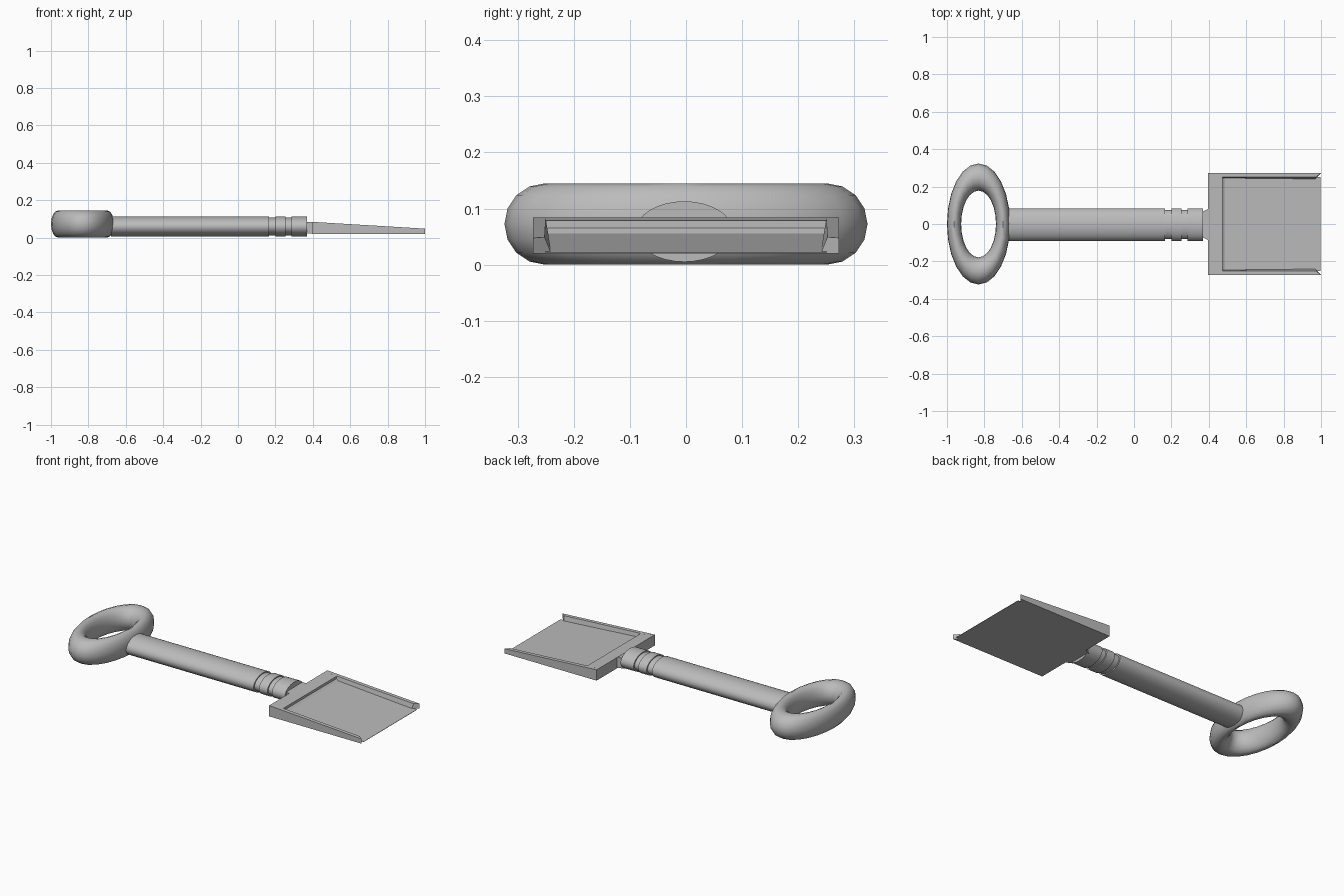
import bpy, bmesh
from math import cos, sin, pi, radians

cube = bpy.data.objects.get("Cube")
if cube:
    bpy.data.objects.remove(cube, do_unlink=True)

grey = bpy.data.materials.new("plain grey")
grey.use_nodes = True
colour = (0.5, 0.5, 0.5, 1)
grey.diffuse_color = colour
grey.node_tree.nodes["Principled BSDF"].inputs["Base Color"].default_value = colour


def loft(name, loops, smooth=False):
    """Skin a stack of equal-sized vertex loops and cap both ends."""
    bm = bmesh.new()
    rings = [[bm.verts.new(p) for p in loop] for loop in loops]
    n = len(rings[0])
    for a, b in zip(rings, rings[1:]):
        for i in range(n):
            j = (i + 1) % n
            bm.faces.new((a[i], a[j], b[j], b[i]))
    bm.faces.new(rings[0])
    bm.faces.new(rings[-1])
    bmesh.ops.recalc_face_normals(bm, faces=bm.faces)
    mesh = bpy.data.meshes.new(name)
    bm.to_mesh(mesh)
    bm.free()
    obj = bpy.data.objects.new(name, mesh)
    bpy.context.collection.objects.link(obj)
    mesh.materials.append(grey)
    if smooth:
        smooth_sharp(obj)
    return obj


def smooth_sharp(obj):
    bpy.ops.object.select_all(action='DESELECT')
    obj.select_set(True)
    bpy.context.view_layer.objects.active = obj
    bpy.ops.object.shade_smooth_by_angle(angle=radians(40))


def across(profile, half):
    """Two copies of an x-z profile, at y = -half and y = +half."""
    return [[(x, y, z) for x, z in profile] for y in (-half, half)]


# Oval grip ring
bpy.ops.mesh.primitive_torus_add(major_radius=0.251, minor_radius=0.0725,
                                 major_segments=24, minor_segments=16,
                                 location=(-0.831, 0, 0.0725))
grip = bpy.context.object
grip.name = "grip_ring"
grip.scale = (0.522, 1, 1)
bpy.ops.object.transform_apply(location=False, rotation=False, scale=True)
grip.data.materials.append(grey)
smooth_sharp(grip)

# Oval shaft with two grooves near the pan
FULL, GROOVE = 1.0, 0.89
steps = [(-0.68, FULL), (0.165, FULL), (0.165, GROOVE), (0.2, GROOVE),
         (0.2, FULL), (0.255, FULL), (0.255, GROOVE), (0.285, GROOVE),
         (0.285, FULL), (0.37, FULL)]
SIDES = 32
angles = [2 * pi * i / SIDES for i in range(SIDES)]
loft("shaft", [[(x, -0.003 + 0.087 * s * cos(a), 0.059 + 0.054 * s * sin(a))
                for a in angles] for x, s in steps], smooth=True)

# Flared neck joining shaft and pan
plan = [(0.36, -0.068), (0.4, -0.087), (0.4, 0.082), (0.36, 0.063)]
loft("neck", [[(x, y, z) for x, y in plan] for z in (0.021, 0.083)])

# Wedge floor, thin at the lip
loft("pan_floor", across([(0.45, 0.02), (0.998, 0.02), (0.998, 0.022),
                          (0.485, 0.056), (0.45, 0.056)], 0.25))

# Back wall with a sloping foot
loft("pan_back", across([(0.395, 0.02), (0.485, 0.02), (0.485, 0.056),
                         (0.472, 0.065), (0.472, 0.079), (0.395, 0.084)], 0.273))

# Side rails, tapering down and cut diagonally at the tip
base = [(0.42, 0.273), (1.0, 0.273), (0.97, 0.24), (0.42, 0.24)]
top = [(0.42, 0.273), (1.0, 0.273), (0.975, 0.252), (0.42, 0.25)]


def rail_height(x):
    return 0.084 - (x - 0.395) * 0.06


rail = loft("pan_side_rails", [[(x, y, 0.02) for x, y in base],
                               [(x, y, rail_height(x)) for x, y in top]])
mirror = rail.modifiers.new("other_side", 'MIRROR')
mirror.use_axis = (False, True, False)
